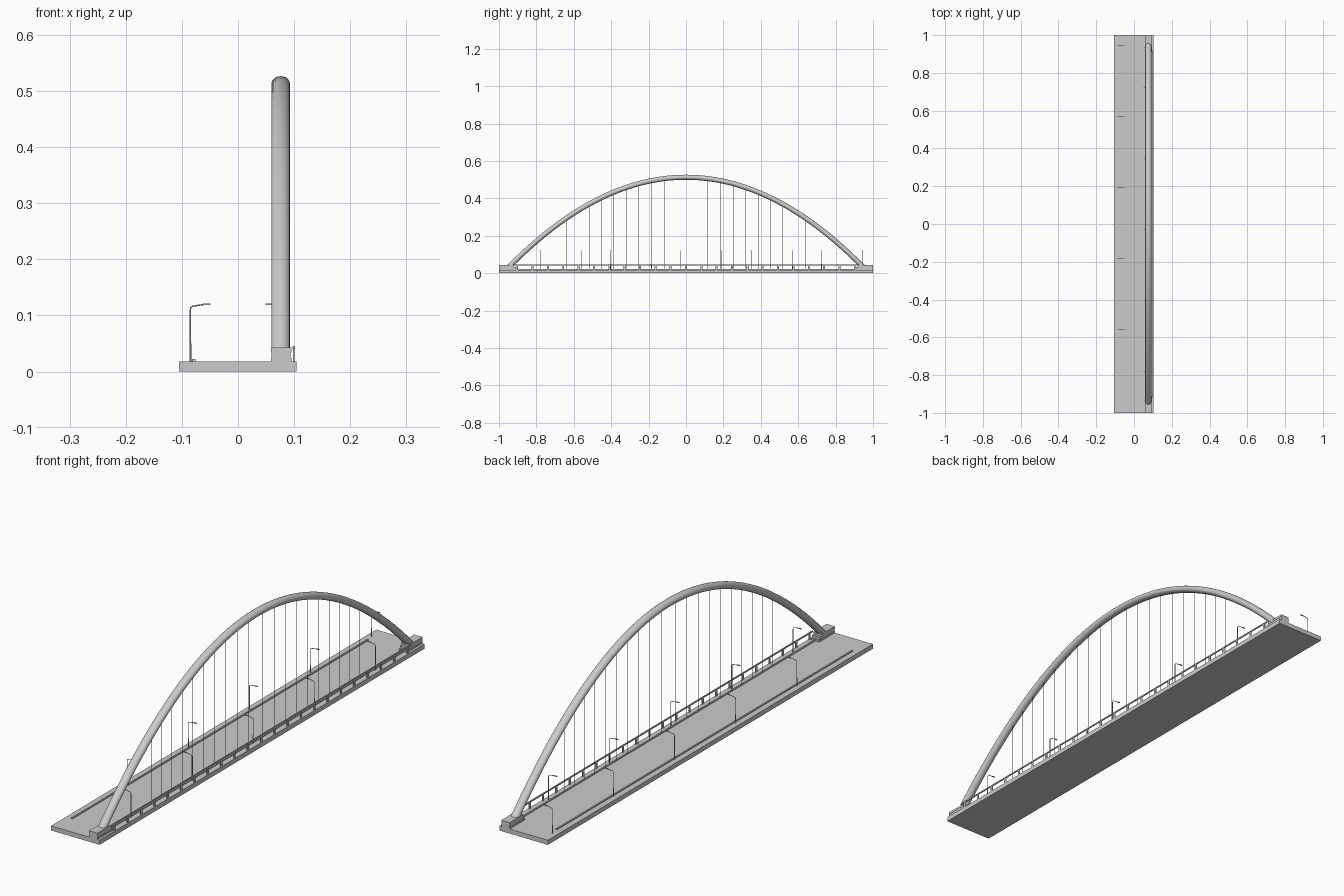
import bpy, bmesh, math
from mathutils import Vector

if "Cube" in bpy.data.objects:
    bpy.data.objects.remove(bpy.data.objects["Cube"])


def finish(name, bm, smooth=False):
    bmesh.ops.recalc_face_normals(bm, faces=bm.faces)
    me = bpy.data.meshes.new(name)
    bm.to_mesh(me)
    bm.free()
    ob = bpy.data.objects.new(name, me)
    bpy.context.collection.objects.link(ob)
    if smooth:
        bpy.ops.object.select_all(action='DESELECT')
        ob.select_set(True)
        bpy.context.view_layer.objects.active = ob
        bpy.ops.object.shade_smooth_by_angle(angle=math.radians(40))
    return ob


def add_box(bm, x0, x1, y0, y1, z0, z1):
    vs = bmesh.ops.create_cube(bm, size=1)['verts']
    for v in vs:
        v.co = Vector(((x0 + x1) / 2 + v.co.x * (x1 - x0),
                       (y0 + y1) / 2 + v.co.y * (y1 - y0),
                       (z0 + z1) / 2 + v.co.z * (z1 - z0)))


def add_tube(bm, path, side, rs, rn, n):
    """Sweep an ellipse along a planar path; side is the plane's normal."""
    path = [Vector(p) for p in path]
    side = Vector(side)
    rings = []
    for i, p in enumerate(path):
        t = (path[min(i + 1, len(path) - 1)] - path[max(i - 1, 0)]).normalized()
        up = side.cross(t)
        rings.append([bm.verts.new(p + side * rs * math.cos(2 * math.pi * k / n)
                                   + up * rn * math.sin(2 * math.pi * k / n))
                      for k in range(n)])
    for a, b in zip(rings, rings[1:]):
        for k in range(n):
            bm.faces.new((a[k], a[(k + 1) % n], b[(k + 1) % n], b[k]))
    bm.faces.new(rings[0])
    bm.faces.new(rings[-1])


DECK = 0.018
ARCH_X = 0.076


def arch_z(y):
    return 0.513 - 0.483 * (y / 0.95) ** 2


# Road deck
bm = bmesh.new()
add_box(bm, -0.105, 0.104, -1, 1, 0, DECK)
finish("deck", bm)

# Arch tube
bm = bmesh.new()
pts = [(ARCH_X, -0.957 + 1.914 * i / 48, arch_z(-0.957 + 1.914 * i / 48)) for i in range(49)]
add_tube(bm, pts, (1, 0, 0), 0.0165, 0.0135, 20)
finish("arch", bm, True)

# Stepped footings at both ends of the arch
bm = bmesh.new()
for s in (-1, 1):
    for inner, x0, x1, z0, z1 in ((0.905, 0.059, 0.095, DECK, 0.024),
                                  (0.91, 0.060, 0.094, 0.024, 0.034),
                                  (0.92, 0.059, 0.095, 0.034, 0.043)):
        ys = sorted((s * inner, s * 1.0))
        add_box(bm, x0, x1, ys[0], ys[1], z0, z1)
finish("arch_footings", bm)

# Hanger cables
bm = bmesh.new()
for s in (-1, 1):
    for y in (0.043, 0.113, 0.183, 0.252, 0.32, 0.387, 0.453, 0.518, 0.58, 0.64):
        add_tube(bm, [(ARCH_X, s * y, DECK), (ARCH_X, s * y, arch_z(y))],
                 (1, 0, 0), 0.001, 0.001, 6)
finish("hanger_cables", bm, True)

# Low kerbs beside the road
bm = bmesh.new()
for x in (-0.079, 0.079):
    add_box(bm, x - 0.003, x + 0.003, -0.91, 0.91, DECK, 0.022)
finish("kerbs", bm)

# Side railing with posts
bm = bmesh.new()
add_box(bm, 0.0975, 0.1015, -0.92, 0.92, 0.041, 0.046)
for i in range(23):
    y = -0.902 + 0.082 * i
    add_box(bm, 0.098, 0.101, y - 0.005, y + 0.005, DECK, 0.042)
finish("railing", bm)

# Street lamps, staggered on the two sides
for label, s, start in (("left", -1, -0.56), ("right", 1, -0.78)):
    bm = bmesh.new()
    for i in range(5):
        y = start + 0.376 * i
        x = s * 0.085
        add_tube(bm, [(x, y, DECK), (x, y, 0.05)], (0, 1, 0), 0.0018, 0.0018, 8)
        path = [(x, y, 0.05), (x, y, 0.11), (x - s * 0.0008, y, 0.114),
                (x - s * 0.004, y, 0.1165), (s * 0.061, y, 0.1195)]
        add_tube(bm, path, (0, 1, 0), 0.0012, 0.0012, 8)
        xs = sorted((s * 0.062, s * 0.049))
        add_box(bm, xs[0], xs[1], y - 0.002, y + 0.002, 0.1185, 0.121)
    finish(label + "_street_lamps", bm, True)
